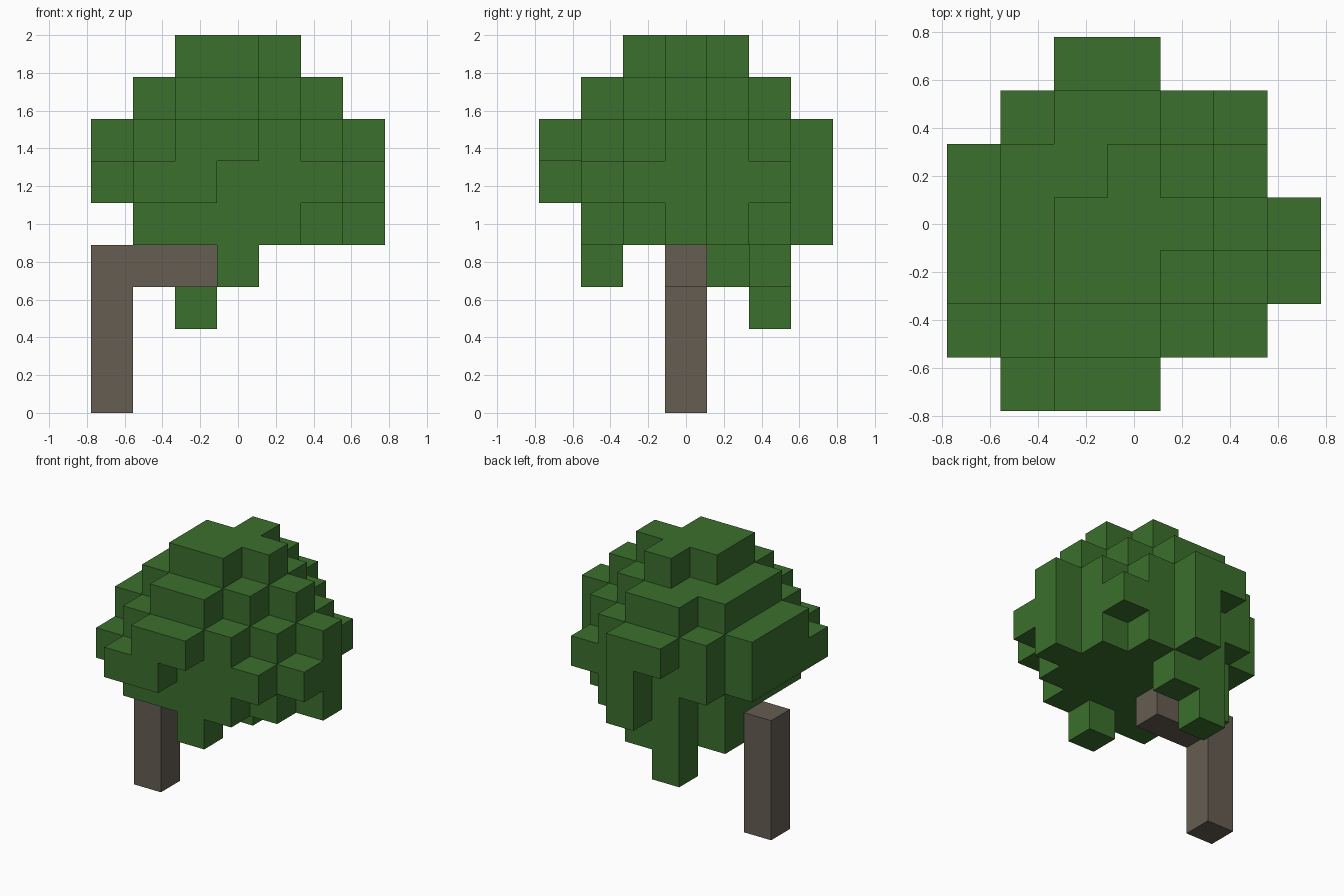
import bpy
import bmesh
from math import radians
from mathutils import Vector

CELL = 2 / 9           # edge of one block
HALF = 3.5             # blocks from the centre to the edge of the plan

if "Cube" in bpy.data.objects:
    bpy.data.objects.remove(bpy.data.objects["Cube"], do_unlink=True)


def make_material(name, rgb):
    mat = bpy.data.materials.new(name)
    mat.use_nodes = True
    color = (*rgb, 1)
    mat.diffuse_color = color
    mat.node_tree.nodes["Principled BSDF"].inputs["Base Color"].default_value = color
    return mat


def span(level, row, first, last):
    """Blocks of one straight run along x."""
    return {(i, row, level) for i in range(first, last + 1)}


def build_blocks(name, cells, mat):
    """Outer skin of a set of blocks, with flat areas merged."""
    bm = bmesh.new()
    for cell in cells:
        centre = Vector(cell) + Vector((0.5, 0.5, 0.5)) - Vector((HALF, HALF, 0))
        for axis in range(3):
            for sign in (-1, 1):
                neighbour = list(cell)
                neighbour[axis] += sign
                if tuple(neighbour) in cells:
                    continue
                n, a = Vector(), Vector()
                n[axis] = sign / 2
                a[(axis + 1) % 3] = 0.5
                b = n.cross(a) * 2
                corners = (n - a - b, n + a - b, n + a + b, n - a + b)
                bm.faces.new([bm.verts.new((centre + c) * CELL) for c in corners])
    bmesh.ops.remove_doubles(bm, verts=bm.verts, dist=CELL / 100)
    bmesh.ops.dissolve_limit(bm, angle_limit=radians(1),
                             verts=bm.verts, edges=bm.edges)
    mesh = bpy.data.meshes.new(name)
    bm.to_mesh(mesh)
    bm.free()
    mesh.materials.append(mat)
    obj = bpy.data.objects.new(name, mesh)
    bpy.context.collection.objects.link(obj)
    return obj


leaf_green = make_material("leaf green", (0.044, 0.162, 0.026))
bark_brown = make_material("bark brown", (0.130, 0.109, 0.084))

# Trunk: upright post with a bent arm at its top
trunk = set()
for level in range(4):
    trunk |= span(level, 3, 0, 0)
trunk |= span(3, 3, 1, 2)
build_blocks("trunk", trunk, bark_brown)

# Crown: each level lists its rows from front to back as (first, last) block
crown_levels = {
    4: [None, (1, 4), (1, 5), (1, 6), (1, 5), (2, 4), (3, 3)],
    5: [(1, 2), (0, 5), (0, 6), (0, 6), (0, 5), (1, 5), (3, 3)],
    6: [(2, 3), (1, 4), (0, 5), (0, 6), (0, 5), (1, 4), (2, 3)],
    7: [None, (2, 3), (1, 4), (1, 5), (1, 4), (2, 3), None],
    8: [None, None, (2, 3), (2, 4), (3, 3), None, None],
}
crown = set()
for level, rows in crown_levels.items():
    for row, run in enumerate(rows):
        if run:
            crown |= span(level, row, *run)

# Hanging leaf clumps below the crown
crown |= span(3, 1, 3, 3) | span(3, 4, 1, 1) | span(3, 5, 2, 3) | span(2, 5, 2, 2)
build_blocks("leaf_crown", crown, leaf_green)
